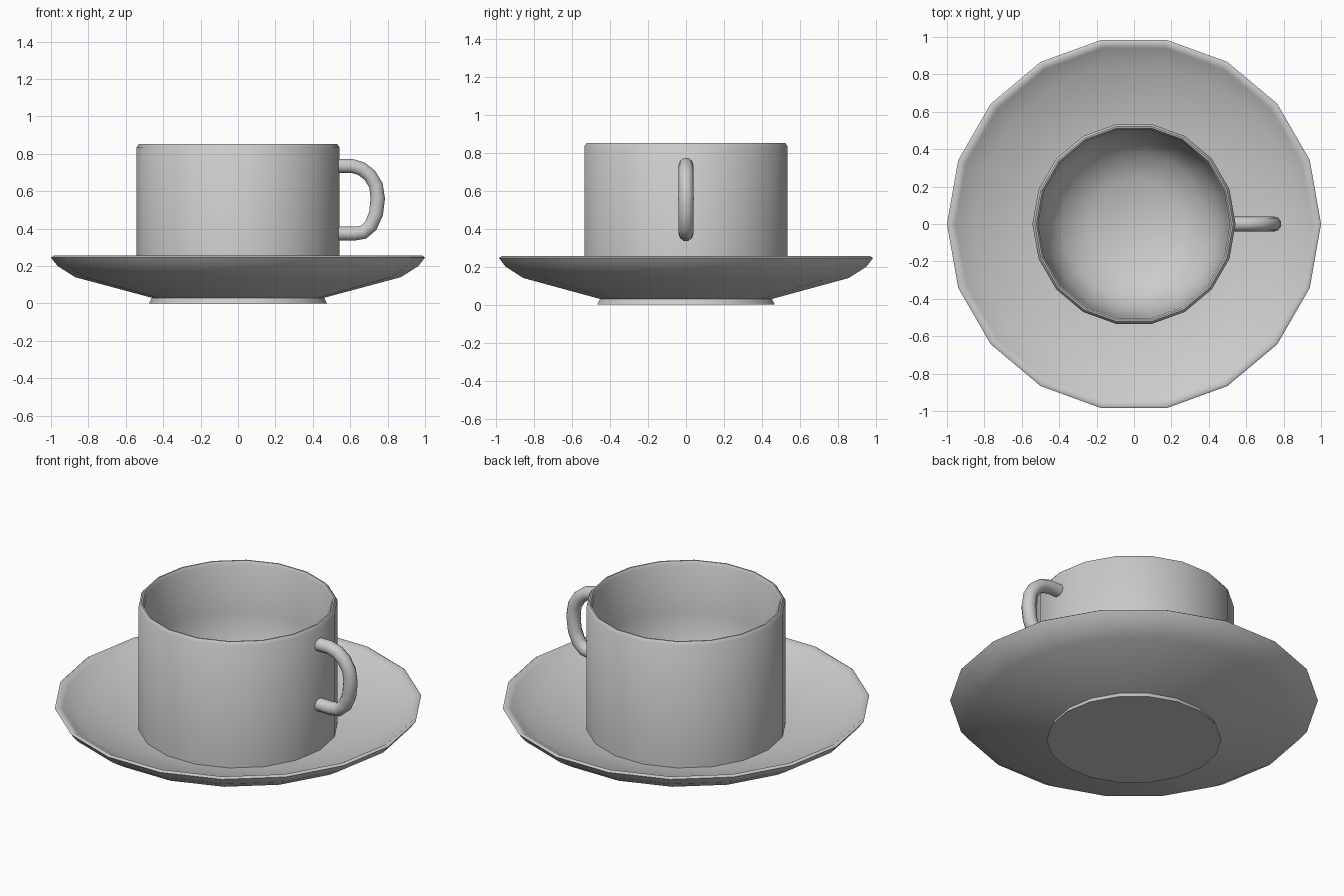
import bpy, bmesh
from math import radians, sin, cos, tau

SIDES = 18

cube = bpy.data.objects.get("Cube")
if cube:
    bpy.data.objects.remove(cube, do_unlink=True)

# Glazed ceramic colour
ceramic = bpy.data.materials.new("grey_ceramic")
ceramic.use_nodes = True
colour = (0.6, 0.6, 0.6, 1)
ceramic.diffuse_color = colour
ceramic.node_tree.nodes["Principled BSDF"].inputs["Base Color"].default_value = colour


def smooth(obj, angle):
    bpy.ops.object.select_all(action='DESELECT')
    obj.select_set(True)
    bpy.context.view_layer.objects.active = obj
    bpy.ops.object.shade_smooth_by_angle(angle=radians(angle))


def lathe(name, profile, angle):
    """Turn a closed (radius, height) profile around the z axis."""
    bm = bmesh.new()
    rings = []
    for r, z in profile:
        if r == 0:
            rings.append([bm.verts.new((0, 0, z))] * SIDES)
        else:
            rings.append([bm.verts.new((r * cos(tau * i / SIDES), r * sin(tau * i / SIDES), z))
                          for i in range(SIDES)])
    for a, b in zip(rings, rings[1:]):
        for i in range(SIDES):
            j = (i + 1) % SIDES
            corners = dict.fromkeys((a[i], a[j], b[j], b[i]))
            bm.faces.new(list(corners))
    bmesh.ops.recalc_face_normals(bm, faces=bm.faces)
    mesh = bpy.data.meshes.new(name)
    bm.to_mesh(mesh)
    bm.free()
    mesh.materials.append(ceramic)
    obj = bpy.data.objects.new(name, mesh)
    bpy.context.collection.objects.link(obj)
    smooth(obj, angle)
    return obj


# Saucer: foot, flared underside, rim, shallow dish
lathe("saucer", [(0, 0), (0.475, 0), (0.46, 0.03), (0.87, 0.14), (0.965, 0.2),
                 (1, 0.245), (0.985, 0.255), (0.955, 0.235), (0.86, 0.18),
                 (0.52, 0.095), (0, 0.085)], 80)

# Cup: straight wall, bevelled rim, rounded inside
lathe("cup", [(0, 0.09), (0.543, 0.09), (0.543, 0.835), (0.53, 0.852), (0.522, 0.852),
              (0.512, 0.835), (0.505, 0.55), (0.47, 0.36), (0.39, 0.24),
              (0.24, 0.165), (0, 0.14)], 42)

# Handle: round tube along a D-shaped path of (x, z, thickness)
path = [(0.52, 0.735, 1), (0.61, 0.735, 1), (0.66, 0.72, 1), (0.705, 0.685, 1),
        (0.738, 0.63, 1), (0.747, 0.56, 1.05), (0.738, 0.48, 1.02), (0.71, 0.415, 1),
        (0.67, 0.38, 1), (0.62, 0.373, 1), (0.52, 0.375, 1)]
curve = bpy.data.curves.new("handle", 'CURVE')
curve.dimensions = '3D'
curve.bevel_depth = 0.039
curve.bevel_resolution = 3
curve.use_fill_caps = True
spline = curve.splines.new('POLY')
spline.points.add(len(path) - 1)
for point, (x, z, thickness) in zip(spline.points, path):
    point.co = (x, 0, z, 1)
    point.radius = thickness
curve.materials.append(ceramic)
handle = bpy.data.objects.new("handle", curve)
bpy.context.collection.objects.link(handle)
bpy.ops.object.select_all(action='DESELECT')
handle.select_set(True)
bpy.context.view_layer.objects.active = handle
bpy.ops.object.convert(target='MESH')
smooth(bpy.context.object, 60)
